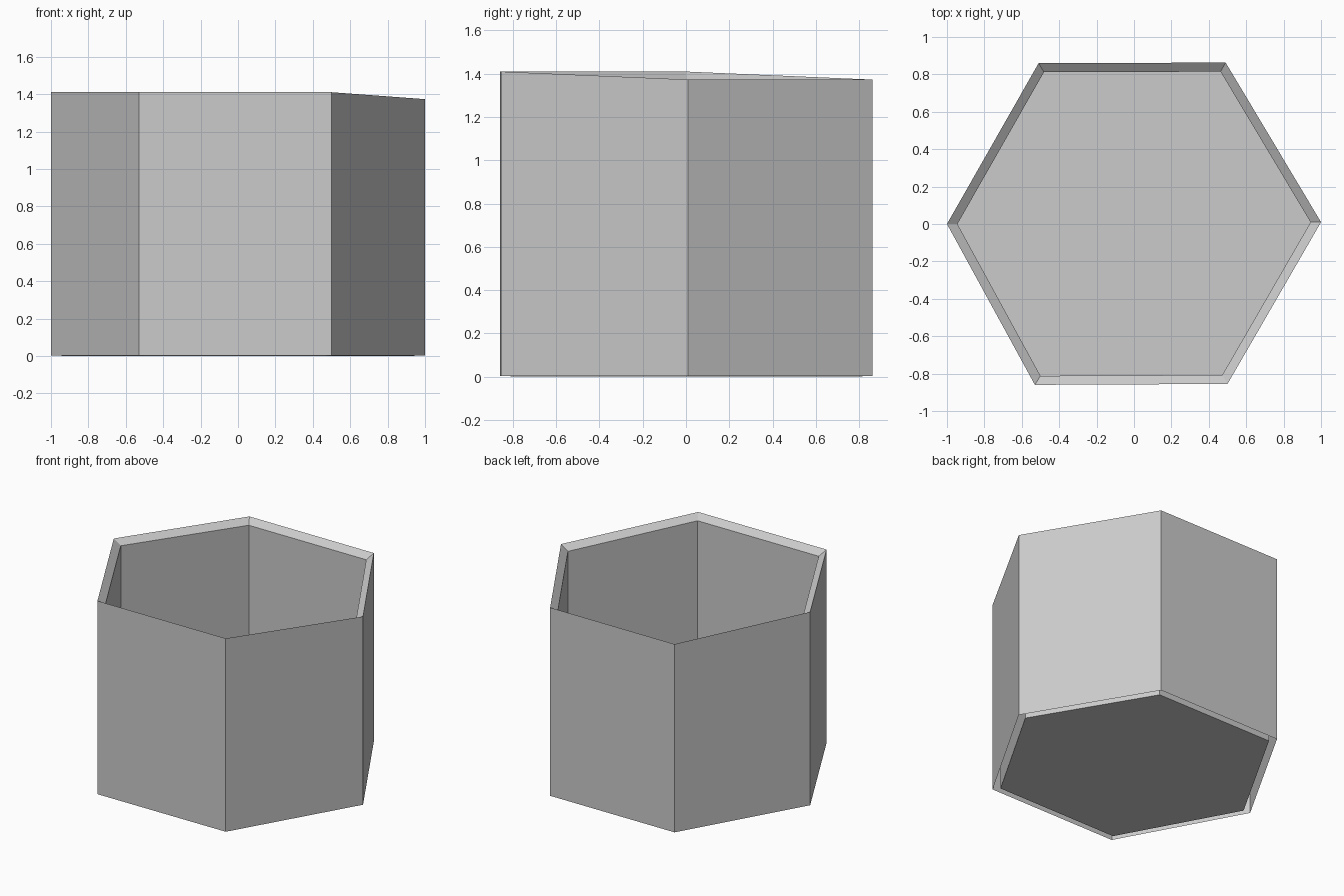
import bpy

if "Cube" in bpy.data.objects:
    bpy.data.objects.remove(bpy.data.objects["Cube"])

# Slightly irregular hexagon outline: x, y, top height
outline = [(-0.53, -0.86, 1.41), (0.50, -0.855, 1.41), (1.0, 0.01, 1.373),
           (0.49, 0.863, 1.373), (-0.51, 0.86, 1.373), (-1.0, 0.0, 1.41)]
INSET = 0.944      # inner wall scale
RIM_DROP = 0.038   # the rim slopes down towards the inside


def ring(scale, height):
    return [(x * scale, y * scale, height(z)) for x, y, z in outline]


# Rings in order: outer foot, outer top, inner top, inner foot
rings = [ring(1, lambda z: 0.003),
         ring(1, lambda z: z),
         ring(INSET, lambda z: z - RIM_DROP),
         ring(INSET, lambda z: 0.0)]
n = len(outline)
verts = [v for r in rings for v in r]

# Outer wall, sloping rim and inner wall
faces = []
for r in range(len(rings) - 1):
    for i in range(n):
        j = (i + 1) % n
        faces.append((r * n + i, r * n + j, (r + 1) * n + j, (r + 1) * n + i))

# Floor closes the inner wall; the gap under the wall stays open
faces.append(tuple(range(3 * n, 4 * n)))

mesh = bpy.data.meshes.new("hexagonal_cup")
mesh.from_pydata(verts, [], faces)
mesh.update()
cup = bpy.data.objects.new("hexagonal_cup", mesh)
bpy.context.collection.objects.link(cup)
